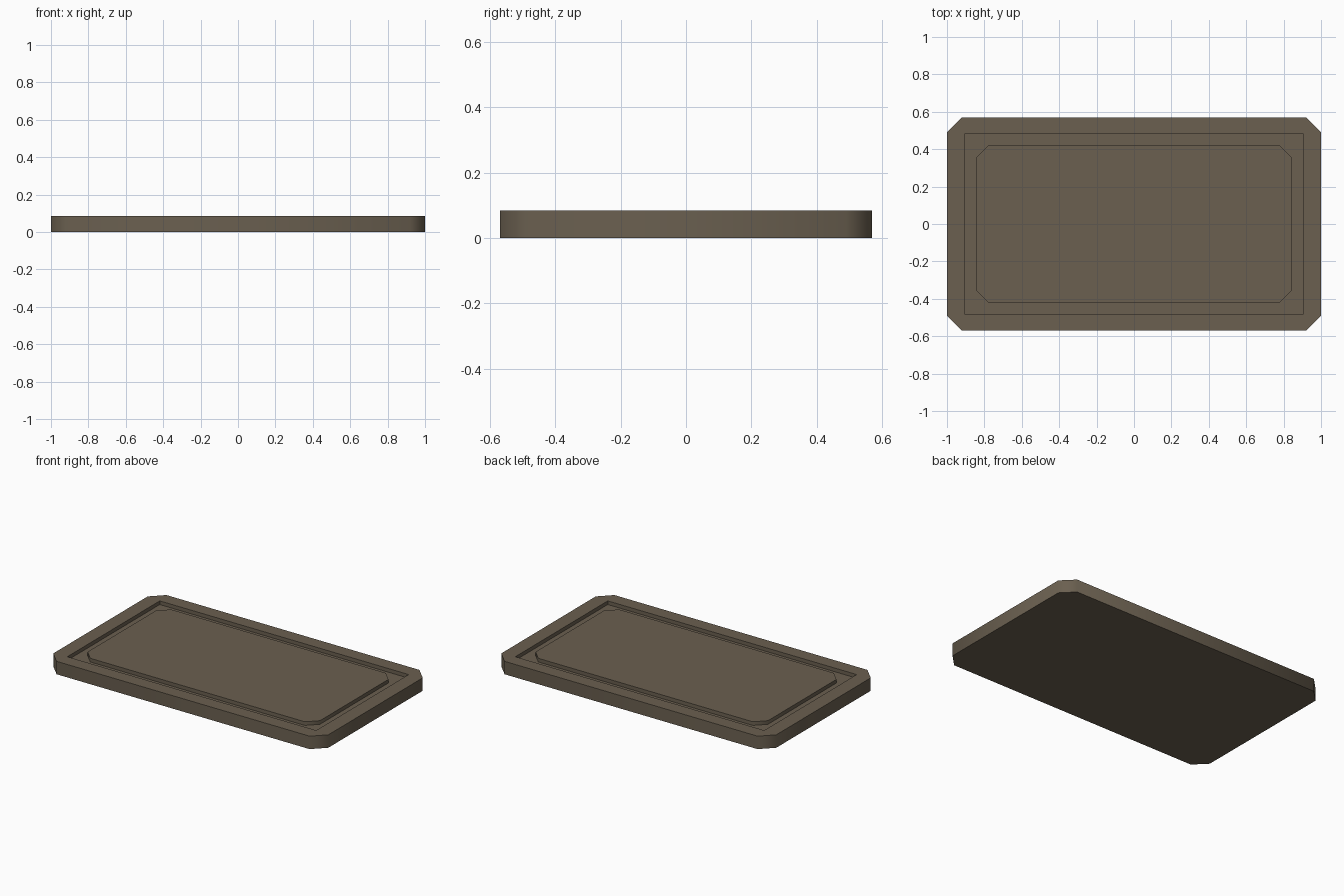
import bpy, bmesh, math

if "Cube" in bpy.data.objects:
    bpy.data.objects.remove(bpy.data.objects["Cube"])

TOP, FLOOR = 0.085, 0.061


def outline(bm, hx, hy, c, z):
    """Ring of eight points: rectangle with corners cut by c."""
    pts = []
    for sx, sy in ((1, 1), (-1, 1), (-1, -1), (1, -1)):
        pair = [(sx * hx, sy * (hy - c), z), (sx * (hx - c), sy * hy, z)]
        pts += pair if sx * sy > 0 else pair[::-1]
    return [bm.verts.new(p) for p in pts]


bm = bmesh.new()
rings = [
    outline(bm, 1.0, 0.57, 0.08, 0),          # underside
    outline(bm, 1.0, 0.57, 0.08, TOP),        # outer rim
    outline(bm, 0.905, 0.48, 0.0, TOP),       # channel outer edge
    outline(bm, 0.905, 0.48, 0.0, FLOOR),
    outline(bm, 0.845, 0.42, 0.065, FLOOR),   # channel inner edge
    outline(bm, 0.845, 0.42, 0.065, TOP),     # centre panel
]
for a, b in zip(rings, rings[1:]):
    for i in range(8):
        j = (i + 1) % 8
        bm.faces.new((a[i], a[j], b[j], b[i]))
bm.faces.new(rings[0][::-1])
bm.faces.new(rings[-1])

# square channel corners collapse to single points
bmesh.ops.remove_doubles(bm, verts=bm.verts[:], dist=1e-4)
bmesh.ops.recalc_face_normals(bm, faces=bm.faces[:])

mesh = bpy.data.meshes.new("grooved_board")
bm.to_mesh(mesh)
bm.free()
board = bpy.data.objects.new("grooved_board", mesh)
bpy.context.collection.objects.link(board)

mat = bpy.data.materials.new("dark taupe")
mat.diffuse_color = (0.145, 0.116, 0.08, 1)
mat.use_nodes = True
mat.node_tree.nodes["Principled BSDF"].inputs["Base Color"].default_value = mat.diffuse_color
mesh.materials.append(mat)

# soft corner shading, crisp rim edges
bpy.context.view_layer.objects.active = board
board.select_set(True)
bpy.ops.object.shade_smooth_by_angle(angle=math.radians(50))
